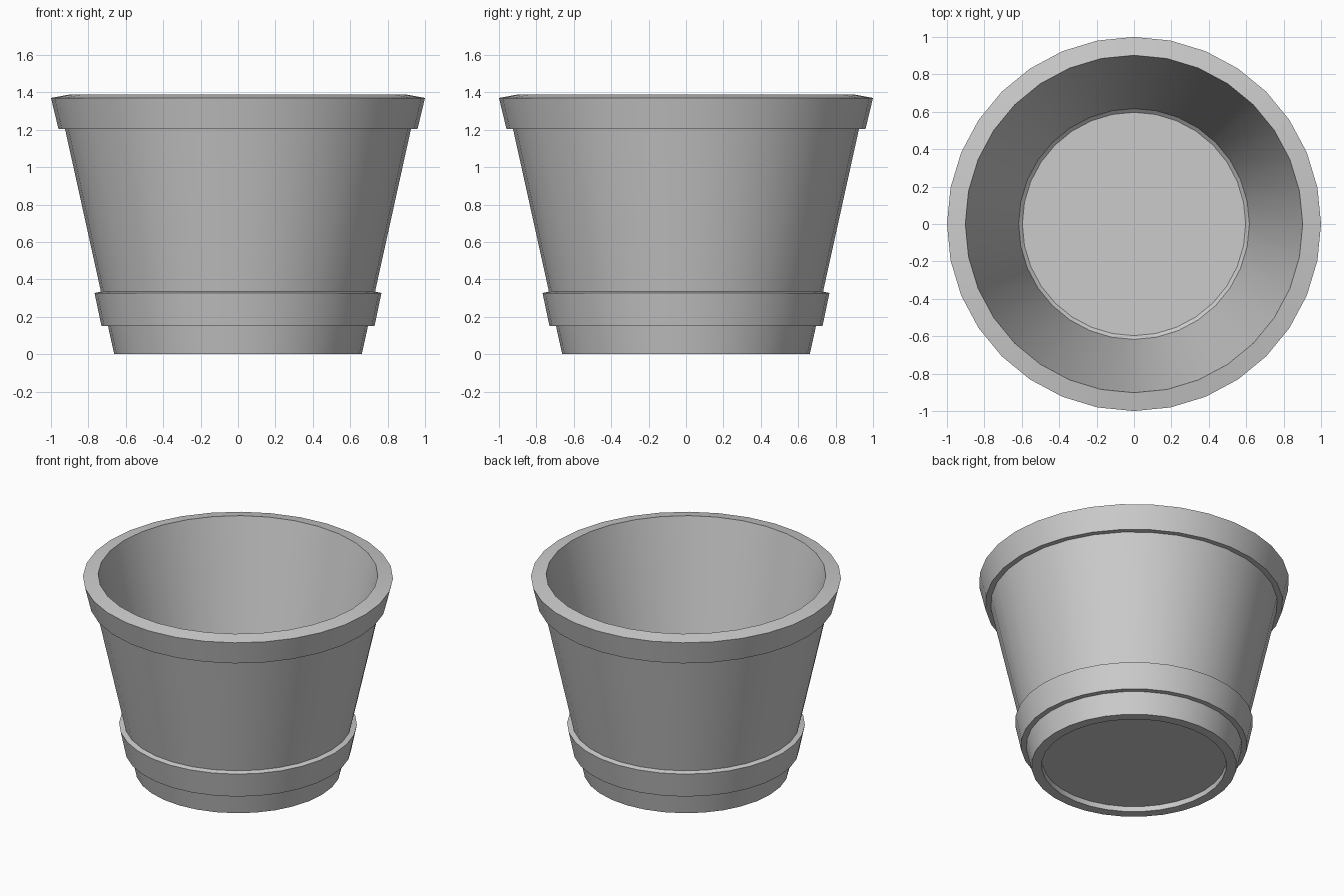
import bpy, bmesh, math

if "Cube" in bpy.data.objects:
    bpy.data.objects.remove(bpy.data.objects["Cube"])

SIDES = 32

# Closed cross-section (radius, height), from underside centre around to inside floor centre
profile = [
    (0, 0.035), (0.592, 0.035), (0.596, 0.0), (0.662, 0.0),   # recessed underside, foot ring
    (0.695, 0.15), (0.73, 0.15), (0.767, 0.327),              # lower band
    (0.733, 0.335), (0.925, 1.205), (0.96, 1.205),            # body wall, under rim
    (1.0, 1.37), (0.902, 1.388),                              # rim
    (0.617, 0.12), (0.597, 0.102), (0, 0.102),                # inner wall, floor
]

bm = bmesh.new()
verts = [bm.verts.new((r, 0, z)) for r, z in profile]
edges = [bm.edges.new(pair) for pair in zip(verts, verts[1:])]

# Revolve the cross-section
bmesh.ops.spin(bm, geom=verts + edges, cent=(0, 0, 0), axis=(0, 0, 1),
               angle=math.tau, steps=SIDES, use_merge=False)
bmesh.ops.remove_doubles(bm, verts=bm.verts[:], dist=0.0005)
bmesh.ops.recalc_face_normals(bm, faces=bm.faces[:])

mesh = bpy.data.meshes.new("flower_pot")
bm.to_mesh(mesh)
bm.free()
pot = bpy.data.objects.new("flower_pot", mesh)
bpy.context.collection.objects.link(pot)

# Smooth walls with crisp band edges
bpy.context.view_layer.objects.active = pot
pot.select_set(True)
bpy.ops.object.shade_smooth_by_angle(angle=math.radians(30))
